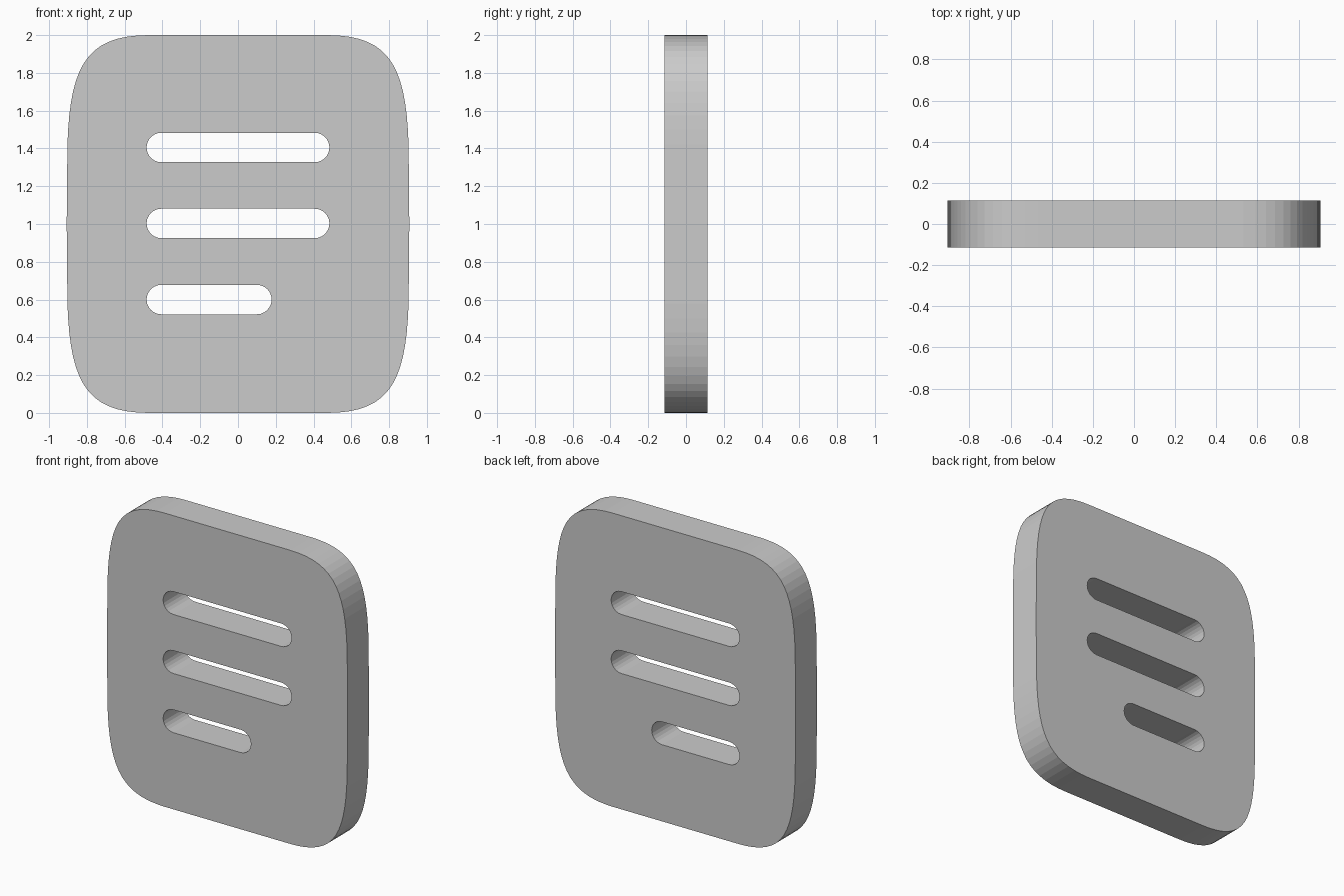
import bpy, bmesh, math
from mathutils import Vector
from mathutils.geometry import interpolate_bezier

if "Cube" in bpy.data.objects:
    bpy.data.objects.remove(bpy.data.objects["Cube"])

HALF_DEPTH = 0.115


def slot(x0, x1, z, r=0.078, n=12):
    """Stadium-shaped outline with rounded ends."""
    pts = []
    for cx, start in ((x1 - r, -math.pi / 2), (x0 + r, math.pi / 2)):
        for i in range(n + 1):
            a = start + math.pi * i / n
            pts.append((cx + r * math.cos(a), z + r * math.sin(a)))
    return pts


def panel_outline():
    """Soft rectangle: one corner curve mirrored into four, slightly bulged sides."""
    corner = interpolate_bezier(Vector((0.903, 1.42)), Vector((0.89, 1.84)),
                                Vector((0.80, 2.0)), Vector((0.47, 2.0)), 16)
    right = [(0.907, 1.0)] + [(p.x, p.y) for p in corner]
    top = right + [(-x, z) for x, z in reversed(right)]
    bottom = [(-x, 2 - z) for x, z in top[1:-1]]
    return top + bottom


# Filled profile with slots as holes, extruded to thickness
curve = bpy.data.curves.new("panel_profile", 'CURVE')
curve.dimensions = '2D'
curve.fill_mode = 'BOTH'
curve.extrude = HALF_DEPTH
outlines = [panel_outline(),
            slot(-0.484, 0.484, 1.405),   # upper slot
            slot(-0.484, 0.484, 1.003),   # middle slot
            slot(-0.484, 0.178, 0.60)]    # short lower slot
for pts in outlines:
    spline = curve.splines.new('POLY')
    spline.points.add(len(pts) - 1)
    for p, (x, z) in zip(spline.points, pts):
        p.co = (x, z, 0, 1)
    spline.use_cyclic_u = True

# Convert to a clean standing mesh
helper = bpy.data.objects.new("panel_profile", curve)
bpy.context.collection.objects.link(helper)
mesh = bpy.data.meshes.new_from_object(
    helper.evaluated_get(bpy.context.evaluated_depsgraph_get()))
bpy.data.objects.remove(helper)

bm = bmesh.new()
bm.from_mesh(mesh)
bmesh.ops.remove_doubles(bm, verts=bm.verts, dist=1e-5)
for v in bm.verts:
    v.co = Vector((v.co.x, -v.co.z, v.co.y))
bmesh.ops.recalc_face_normals(bm, faces=bm.faces)
for f in bm.faces:
    f.smooth = False
bm.to_mesh(mesh)
bm.free()

panel = bpy.data.objects.new("slotted_panel", mesh)
bpy.context.collection.objects.link(panel)
